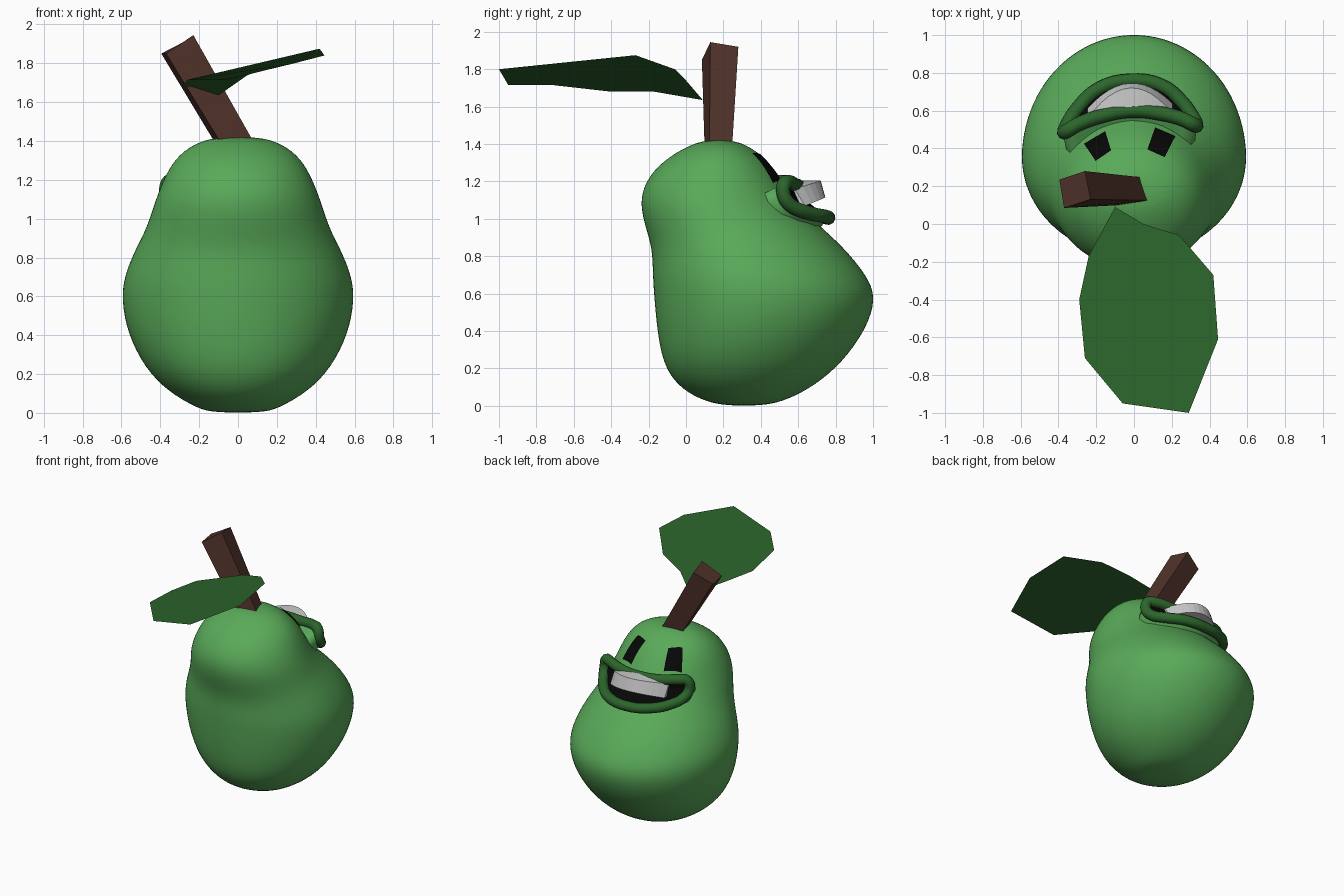
import bpy, bmesh, math

if "Cube" in bpy.data.objects:
    bpy.data.objects.remove(bpy.data.objects["Cube"])


def material(name, rgb):
    m = bpy.data.materials.new(name)
    m.diffuse_color = (*rgb, 1)
    m.use_nodes = True
    m.node_tree.nodes["Principled BSDF"].inputs["Base Color"].default_value = m.diffuse_color
    return m


GREEN = material("skin_green", (0.1, 0.4, 0.1))
DARK = material("dark_green", (0.025, 0.13, 0.025))
BROWN = material("bark_brown", (0.08, 0.032, 0.023))
BLACK = material("black", (0.002, 0.002, 0.002))
WHITE = material("tooth_grey", (0.55, 0.55, 0.55))


def add_mesh(name, verts, faces, mat, smooth=False):
    me = bpy.data.meshes.new(name)
    me.from_pydata(verts, [], faces)
    bm = bmesh.new()
    bm.from_mesh(me)
    bmesh.ops.recalc_face_normals(bm, faces=bm.faces)
    bm.to_mesh(me)
    bm.free()
    me.materials.append(mat)
    ob = bpy.data.objects.new(name, me)
    bpy.context.collection.objects.link(ob)
    if smooth:
        me.polygons.foreach_set("use_smooth", [True] * len(me.polygons))
    return ob


def loft(rings, caps=True):
    """Join equal-length closed rings into a skin."""
    n = len(rings[0])
    verts = [p for r in rings for p in r]
    faces = []
    for i in range(len(rings) - 1):
        for j in range(n):
            k = (j + 1) % n
            faces.append((i * n + j, i * n + k, (i + 1) * n + k, (i + 1) * n + j))
    if caps:
        faces.append(tuple(range(n))[::-1])
        faces.append(tuple(range(len(verts) - n, len(verts))))
    return verts, faces


# Body: egg-shaped rings as (z, half width, rear y, face-side y)
PROFILE = [
    (0.0, 0.14, 0.20, 0.42), (0.035, 0.23, 0.07, 0.55), (0.11, 0.36, -0.05, 0.69),
    (0.23, 0.48, -0.125, 0.835), (0.41, 0.57, -0.155, 0.965), (0.58, 0.60, -0.17, 1.02),
    (0.70, 0.588, -0.178, 0.965), (0.84, 0.53, -0.18, 0.85), (0.95, 0.47, -0.215, 0.73),
    (1.08, 0.43, -0.248, 0.585), (1.20, 0.385, -0.22, 0.52), (1.31, 0.325, -0.125, 0.44),
    (1.385, 0.23, 0.0, 0.345), (1.422, 0.11, 0.1, 0.25)]
SEG = 24
rings = []
for z, hx, yb, yf in PROFILE:
    mid = (yb + yf) / 2 - 0.13 * max(0, yf - yb - 0.7)   # widest point sits toward the rear
    ring = []
    for i in range(SEG):
        c, s = math.cos(2 * math.pi * i / SEG), math.sin(2 * math.pi * i / SEG)
        ring.append((1.01 * hx * c, mid + 1.01 * s * ((yf - mid) if s > 0 else (mid - yb)), z))
    rings.append(ring)
body = add_mesh("pear_body", *loft(rings), GREEN, True)
sub = body.modifiers.new("Subdivision", "SUBSURF")
sub.levels = sub.render_levels = 2

# Mouth outline: half of it mirrored, slightly turned
HALF = [(0, .6, 1.175), (.17, .575, 1.18), (.28, .54, 1.195), (.335, .51, 1.19),
        (.35, .505, 1.13), (.335, .54, 1.075), (.275, .63, 1.035), (.165, .725, 1.015),
        (0, .76, 1.005)]


def turn(p):
    return (p[0] - 0.02, p[1] + 0.05 * p[0], p[2])


outline = [turn(p) for p in HALF + [(-x, y, z) for x, y, z in HALF[-2:0:-1]]]

# Lip: round tube along the outline
cu = bpy.data.curves.new("lip", "CURVE")
cu.dimensions = "3D"
cu.bevel_depth = 0.038
cu.bevel_resolution = 3
cu.resolution_u = 4
sp = cu.splines.new("BEZIER")
sp.bezier_points.add(len(outline) - 1)
for bp, p in zip(sp.bezier_points, outline):
    bp.co = p
    bp.handle_left_type = bp.handle_right_type = "AUTO"
sp.use_cyclic_u = True
cu.materials.append(DARK)
bpy.context.collection.objects.link(bpy.data.objects.new("lip", cu))

# Muzzle: skin from the lip swelling below, then sinking into the body
swell = [(x * 0.99, y - 0.06, z - (0.075 if z < 1.1 else 0.03)) for x, y, z in outline]
base = [(x * 0.86, y - 0.25, z - 0.12) for x, y, z in outline]
add_mesh("muzzle", *loft([outline, swell, base], caps=False), GREEN, True)

# Mouth interior: shallow black dish
dish = [(x * 0.6 - 0.008, 0.4 * 0.64 + 0.6 * y, 0.4 * 1.1 + 0.6 * z) for x, y, z in outline]
add_mesh("mouth_interior", *loft([outline, dish, [(-0.02, 0.64, 1.1)] * len(outline)],
                                 caps=False), BLACK)

# Teeth: thick curved band
sections = []
for i in range(13):
    t = i / 6 - 1
    x, bottom = 0.225 * t, 1.07 + 0.045 * (1 - t * t)
    outer, inner = 0.745 - 0.12 * t * t, 0.63 - 0.03 * t * t
    sections.append([turn(p) for p in (
        (x, outer, bottom), (x, outer - 0.025 - 0.03 * t * t, bottom + 0.09),
        (x, inner - 0.04, bottom + 0.09), (x, inner, bottom))])
add_mesh("teeth", *loft(sections), WHITE)

# Eyes: black patches draped over the body from above
EYES = {"right_eye": [(.07, .39), (.16, .35), (.215, .46), (.11, .505)],
        "left_eye": [(-.12, .385), (-.20, .33), (-.26, .42), (-.15, .485)]}
deps = bpy.context.evaluated_depsgraph_get()
N = 6
for name, (a, b, c, d) in EYES.items():
    verts, faces = [], []
    for j in range(N + 1):
        for i in range(N + 1):
            u, v = i / N, j / N
            x, y = [(1 - v) * ((1 - u) * a[k] + u * b[k]) + v * ((1 - u) * d[k] + u * c[k])
                    for k in (0, 1)]
            hit, loc, nor, _ = body.ray_cast((x, y, 3), (0, 0, -1), depsgraph=deps)
            verts.append(loc + nor * 0.008)
            if i < N and j < N:
                s = j * (N + 1) + i
                faces.append((s, s + 1, s + N + 2, s + N + 1))
    add_mesh(name, verts, faces, BLACK)

# Stem: leaning square post
stem_base = [(-.07, .1, 1.36), (-.10, .22, 1.36), (.06, .245, 1.36), (.10, .125, 1.36)]
stem_top = [(-.37, .085, 1.85), (-.395, .235, 1.85), (-.26, .28, 1.92), (-.23, .13, 1.945)]
add_mesh("stem", *loft([stem_base, stem_top]), BROWN)

# Leaf: one flat ten-sided blade
edge = [(-.1, .09, 1.635), (.05, .0, 1.74), (.24, -.06, 1.80), (.42, -.27, 1.875),
        (.445, -.61, 1.84), (.29, -1.0, 1.80), (-.06, -.95, 1.715), (-.26, -.71, 1.715),
        (-.29, -.4, 1.68), (-.24, -.17, 1.68)]
add_mesh("leaf", edge, [tuple(range(len(edge)))], DARK)
